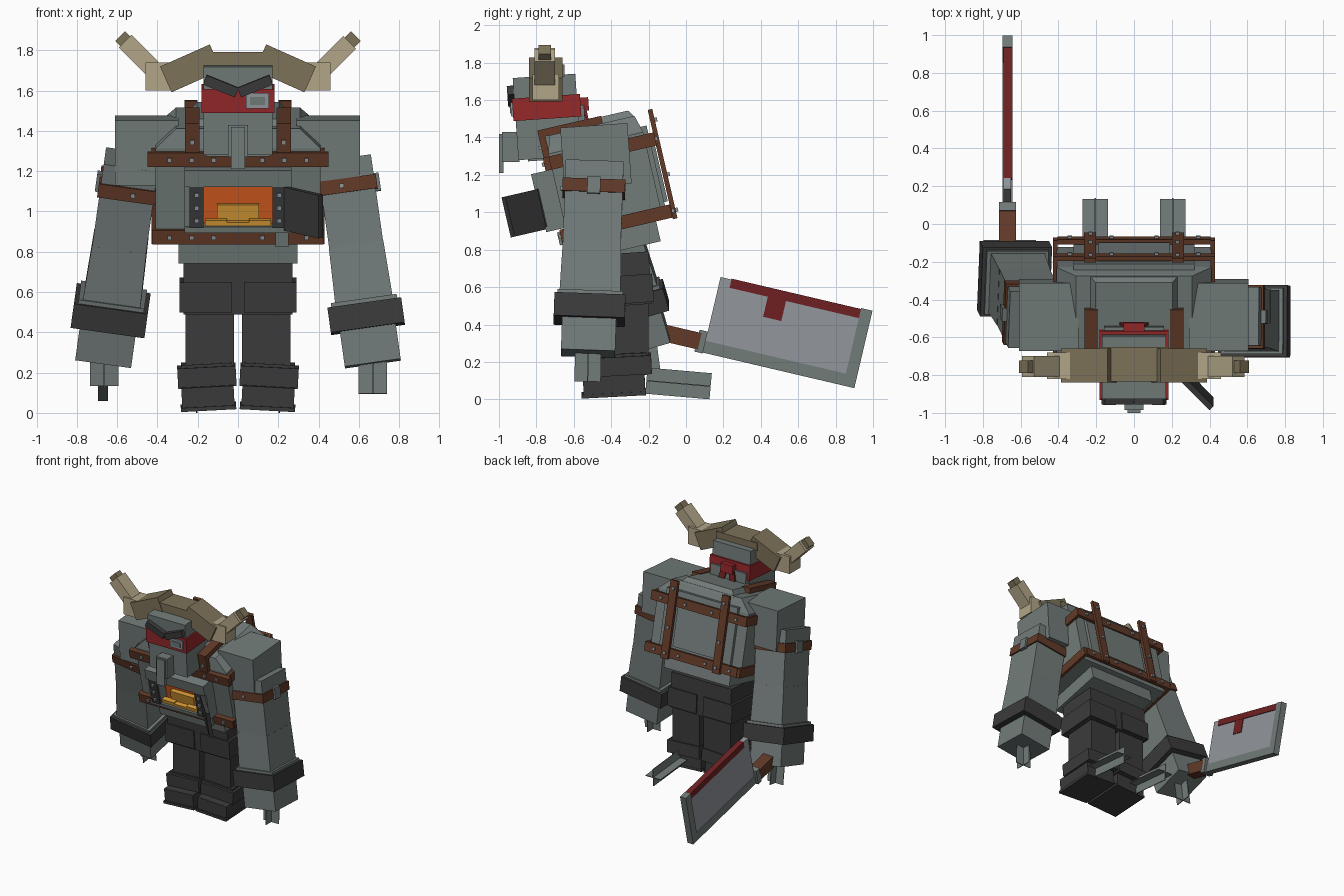
import bpy, bmesh, math
from mathutils import Matrix, Vector

if "Cube" in bpy.data.objects:
    bpy.data.objects.remove(bpy.data.objects["Cube"])


def srgb(c):
    return tuple((v / 255 / 12.92) if v < 10 else ((v / 255 + 0.055) / 1.055) ** 2.4 for v in c)


MAT = {}
for mat_name, col in {
    "grey": (114, 124, 122), "charcoal": (60, 59, 59), "leather": (98, 58, 40),
    "red": (150, 40, 42), "dark_red": (110, 32, 34), "bone": (178, 166, 136),
    "dark_bone": (124, 114, 88), "steel": (146, 151, 157),
    "ember": (212, 92, 32), "coal_glow": (212, 152, 52),
}.items():
    m = bpy.data.materials.new(mat_name)
    m.diffuse_color = (*srgb(col), 1)
    m.use_nodes = True
    m.node_tree.nodes["Principled BSDF"].inputs["Base Color"].default_value = m.diffuse_color
    MAT[mat_name] = m


def frame(loc, rx=0, ry=0, rz=0):
    M = Matrix.Translation(loc)
    for a, ax in ((rz, 'Z'), (ry, 'Y'), (rx, 'X')):
        M = M @ Matrix.Rotation(math.radians(a), 4, ax)
    return M


def box(name, mat, lo, hi, M=Matrix(), taper=(1, 1)):
    """Box between two corners in frame M; taper scales the top face."""
    lo, hi = Vector(lo), Vector(hi)
    c, s = (lo + hi) / 2, hi - lo
    bm = bmesh.new()
    bmesh.ops.create_cube(bm, size=1)
    for v in bm.verts:
        if v.co.z > 0:
            v.co.x *= taper[0]
            v.co.y *= taper[1]
        v.co = Vector((abs(s.x) * v.co.x, abs(s.y) * v.co.y, abs(s.z) * v.co.z)) + c
    me = bpy.data.meshes.new(name)
    bm.to_mesh(me)
    bm.free()
    me.materials.append(MAT[mat])
    ob = bpy.data.objects.new(name, me)
    ob.matrix_world = M
    bpy.context.collection.objects.link(ob)
    return ob


def cbox(name, mat, c, s, M=Matrix(), taper=(1, 1)):
    c, h = Vector(c), Vector(s) / 2
    return box(name, mat, c - h, c + h, M, taper)


def rivet(c, M):
    cbox("rivet", "steel", c, (.022, .022, .022), M)


# --- torso, leaning forward ---
T = frame((0, -.42, 1.19), 13)
box("torso", "grey", (-.41, -.28, -.29), (.41, .24, .19), T)
box("torso_top", "grey", (-.41, -.28, .19), (.41, .24, .285), T, (.75, .9))
box("collar", "grey", (-.24, -.22, .27), (.24, .22, .32), T, (.85, .85))
box("back_panel", "grey", (-.32, .23, -.24), (.32, .265, .22), T)
box("back_plate", "grey", (-.19, .26, -.2), (.19, .285, .16), T)

# belts around the torso
for z, w in ((.14, .45), (-.255, .425)):
    h = .036
    box("front_belt", "leather", (-w, -.315, z - h), (w, -.28, z + h), T)
    box("back_belt", "leather", (-w + .02, .27, z - h), (w - .02, .295, z + h), T)
    for s in (-1, 1):
        box("side_belt", "leather", (s * .405, -.3, z - h), (s * .43, .29, z + h), T)
    for x in (-.34, -.23, -.12, .12, .23, .34):
        rivet((x, -.315, z), T)
        rivet((x, .297, z), T)
box("belt_buckle", "grey", (.185, -.33, -.30), (.25, -.3, -.23), T)

# shoulder straps
for s in (-1, 1):
    box("front_strap", "leather", (s * .19, -.31, .15), (s * .262, -.275, .30), T)
    box("top_strap", "leather", (s * .19, -.31, .285), (s * .262, .04, .325), T)
    box("back_strap", "leather", (s * .2, .29, -.3), (s * .265, .315, .30), T)
    rivet((s * .226, -.312, .23), T)
    for z in (.24, -.06, -.255):
        rivet((s * .23, .317, z), T)

# furnace in the chest
box("furnace_hood", "grey", (-.265, -.395, .02), (.265, -.27, .105), T)
box("furnace_sill", "grey", (-.265, -.385, -.215), (.265, -.27, -.185), T)
box("furnace_fire", "ember", (-.18, -.30, -.19), (.18, -.285, .03), T)
box("coals_back", "coal_glow", (-.105, -.335, -.19), (.105, -.30, -.085), T)
for x, z in ((-.11, -.155), (0, -.165), (.11, -.155)):
    box("coals_front", "coal_glow", (x - .055, -.37, -.19), (x + .055, -.33, z), T)
for s in (-1, 1):
    box("furnace_side", "grey", (s * .17, -.375, -.2), (s * .265, -.27, .03), T)
    box("furnace_jamb", "charcoal", (s * .17, -.395, -.188), (s * .24, -.37, .02), T)
    for z in (-.15, -.085, -.02):
        rivet((s * .205, -.397, z), T)
D = T @ frame((.24, -.39, -.085), rz=-46)
box("furnace_door", "charcoal", (0, -.015, -.115), (.245, .015, .105), D)

# --- hips, legs and boots ---
box("waist", "grey", (-.295, -.26, -.40), (.295, .2, -.28), T)
P = frame((0, -.35, .64), 4)
box("pelvis", "charcoal", (-.27, -.17, -.14), (.27, .16, .14), P)
for s in (-1, 1):
    box("hip_flap", "charcoal", (s * .03, -.18, -.13), (s * .29, .17, .02), P)
    box("leg", "charcoal", (s * .02, -.47, .2), (s * .26, -.2, .56))
    B = frame((s * .145, -.33, 0), 3, s * 3)
    cbox("boot_cuff", "charcoal", (0, 0, .185), (.29, .31, .1), B)
    cbox("boot_shaft", "charcoal", (0, 0, .2), (.25, .27, .1), B)
    cbox("shoe", "charcoal", (0, -.05, .085), (.26, .33, .11), B)
    cbox("sole", "charcoal", (0, -.055, .033), (.275, .345, .02), B)
    # crossed plates behind each heel
    H = frame((s * .205, -.04, .085), -5)
    cbox("heel_plate", "grey", (0, 0, 0), (.006, .345, .14), H)
    cbox("heel_plate_flat", "grey", (0, 0, 0), (.135, .345, .006), H)

# --- arms ---
for s, swing in ((1, -2), (-1, 16)):
    S = frame((s * .45, -.48, 1.28), 4)
    box("shoulder", "grey", (-.16, -.18, -.14), (.155, .18, .185), S)
    A = frame((s * .535, -.49, 1.2), swing, -s * 8)
    box("upper_arm", "grey", (-.135, -.155, -.37), (.135, .155, .06), A)
    cbox("arm_strap", "leather", (0, 0, -.075), (.29, .335, .07), A)
    cbox("strap_buckle", "grey", (s * .145, 0, -.075), (.03, .07, .09), A)
    rivet((s * -.03, -.168, -.075), A)
    box("forearm", "grey", (-.145, -.165, -.7), (.145, .165, -.37), A, (.94, .94))
    box("bracer", "charcoal", (-.185, -.19, -.79), (.185, .19, -.665), A)
    box("bracer_rim", "grey", (-.165, -.175, -.68), (.165, .175, -.645), A)
    box("hand", "grey", (-.14, -.145, -.965), (.14, .145, -.78), A)
    F = frame(A @ Vector((0, 0, -.96)), swing * .5)
    cbox("finger_plate", "grey", (0, 0, -.07), (.14, .006, .17), F)
    cbox("finger_plate_side", "grey", (0, 0, -.07), (.006, .14, .17), F)

# --- head ---
Hd = frame((0, -.745, 1.56), 4)
box("neck", "grey", (-.16, -.12, -.28), (.16, .2, 0), Hd)
box("head", "grey", (-.17, -.17, -.27), (.17, .165, .17), Hd)
box("bandana", "red", (-.182, -.182, -.06), (.182, .182, .06), Hd)
box("bandana_knot", "red", (-.055, .18, -.03), (.055, .225, .04), Hd)
for s in (-1, 1):
    box("bandana_tail", "dark_red", (-.025, .19, -.15), (.025, .205, 0),
        Hd @ frame((s * .03, 0, 0), 8, -s * 14))
    box("brow", "charcoal", (-.085, -.205, -.025), (.085, -.17, .025),
        Hd @ frame((s * .085, 0, .075), 0, -s * 22))
    # horns, three segments per side
    box("horn_root", "dark_bone", (-.135, -.095, -.07), (.135, .085, .07),
        frame((s * .235, -.745, 1.71), 0, s * 24))
    box("horn_middle", "bone", (-.075, -.07, -.07), (.075, .07, .07),
        frame((s * .385, -.75, 1.67)))
    box("horn_end", "bone", (-.10, -.055, -.045), (.09, .055, .045),
        frame((s * .49, -.755, 1.775), 0, -s * 45))
    box("horn_tip", "dark_bone", (-.05, -.033, -.035), (.05, .033, .035),
        frame((s * .55, -.755, 1.835), 0, -s * 45))
box("horn_band", "dark_bone", (-.185, -.835, 1.725), (.185, -.65, 1.79))
box("eye_plate", "steel", (.04, -.192, -.035), (.155, -.18, .04), Hd)
box("eye_lens", "grey", (.06, -.197, -.018), (.135, -.19, .022), Hd)
box("snout", "grey", (-.05, -.985, 1.27), (.05, -.89, 1.43))
box("snout_plate", "grey", (-.035, -1, 1.21), (.035, -.975, 1.42))

# --- cleaver in the left-hand fist ---
C = frame((-.67, .09, .25), -13.2)
box("cleaver_handle", "leather", (-.045, -.32, .01), (.045, -.03, .10), C)
box("cleaver_guard", "grey", (-.045, -.045, -.005), (.045, .0, .115), C)
box("cleaver_blade", "steel", (-.02, .0, .05), (.02, .79, .415), C)
box("cleaver_edge", "grey", (-.026, .0, 0), (.026, .81, .065), C)
box("cleaver_end", "grey", (-.026, .77, 0), (.026, .832, .425), C)
box("blade_stain", "dark_red", (-.021, .06, .37), (.026, .77, .42), C)
box("blade_drip", "dark_red", (.015, .27, .26), (.025, .37, .38), C)
